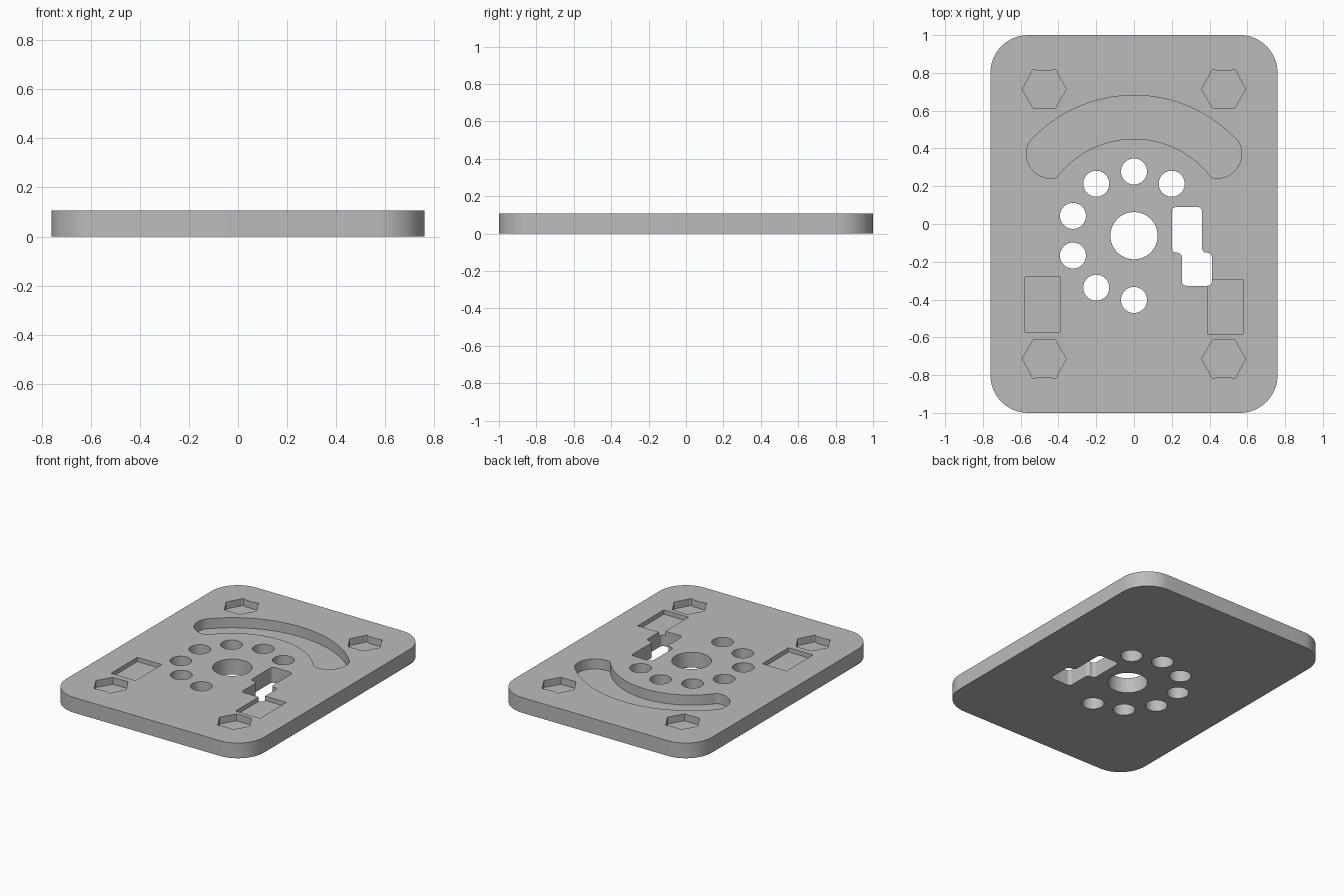
import bpy, bmesh
from math import cos, sin, radians, atan2, pi

if "Cube" in bpy.data.objects:
    bpy.data.objects.remove(bpy.data.objects["Cube"], do_unlink=True)

TOP = 0.106
HUB_Y = -0.062

grey = bpy.data.materials.new("plain grey")
grey.use_nodes = True
colour = (0.5, 0.5, 0.5, 1)
grey.diffuse_color = colour
grey.node_tree.nodes["Principled BSDF"].inputs["Base Color"].default_value = colour


def prism(name, points, z0, z1, radius=0, segments=6):
    """Extrude an outline from z0 to z1, rounding its corners if asked."""
    bm = bmesh.new()
    bm.faces.new([bm.verts.new((x, y, z0)) for x, y in points])
    if radius:
        bmesh.ops.bevel(bm, geom=bm.verts[:], offset=radius, segments=segments,
                        profile=0.5, affect='VERTICES')
    result = bmesh.ops.extrude_face_region(bm, geom=bm.faces[:])
    top = [v for v in result["geom"] if isinstance(v, bmesh.types.BMVert)]
    bmesh.ops.translate(bm, verts=top, vec=(0, 0, z1 - z0))
    bmesh.ops.recalc_face_normals(bm, faces=bm.faces[:])
    mesh = bpy.data.meshes.new(name)
    bm.to_mesh(mesh)
    bm.free()
    mesh.materials.append(grey)
    obj = bpy.data.objects.new(name, mesh)
    bpy.context.collection.objects.link(obj)
    return obj


def arc(cx, cy, r, start, end, n):
    angles = [radians(start + (end - start) * i / n) for i in range(n + 1)]
    return [(cx + r * cos(a), cy + r * sin(a)) for a in angles]


def box(x0, x1, y0, y1):
    return [(x0, y0), (x1, y0), (x1, y1), (x0, y1)]


# Base plate with rounded corners
plate = prism("base_plate", box(-0.76, 0.76, -1, 1), 0, TOP, 0.2, 16)


def cut(name, points, depth=None, radius=0):
    """Sink an outline into the plate; no depth means right through."""
    floor = -0.1 if depth is None else TOP - depth
    cutter = prism(name, points, floor, TOP + 0.1, radius)
    cutter.hide_render = True
    mod = plate.modifiers.new(name, 'BOOLEAN')
    mod.operation = 'DIFFERENCE'
    mod.solver = 'EXACT'
    mod.object = cutter
    bpy.context.view_layer.objects.active = plate
    bpy.ops.object.modifier_apply(modifier=mod.name)
    bpy.data.objects.remove(cutter, do_unlink=True)


# Centre hole and ring of small holes, with a gap on the left side
cut("centre_hole", arc(0, HUB_Y, 0.125, 0, 354, 59))
for k in range(-1, 6):
    a = radians(90 + 36 * k)
    cut("ring_hole", arc(0.34 * cos(a), HUB_Y + 0.34 * sin(a), 0.069, 0, 351, 39))

# Stepped opening
cut("stepped_opening",
    [(0.2, 0.09), (0.2, -0.152), (0.253, -0.152), (0.253, -0.327),
     (0.413, -0.327), (0.413, -0.152), (0.36, -0.152), (0.36, 0.09)], radius=0.024)

# Curved slot: outer arc, rounded end, inner arc, rounded end
cap = arc(-0.44, 0.372, 0.13, 153, 285, 18)
out_a = 180 - 41.5
in_a = 180 - 37.5
slot = arc(0, HUB_Y, 0.743, 180 - out_a, out_a, 40) + cap[1:-1]
slot += arc(0, HUB_Y, 0.513, in_a, 180 - in_a, 40)
slot += [(-x, y) for x, y in reversed(cap[1:-1])]
cut("curved_slot", slot, 0.07)

# Hexagonal pockets with relieved outer corners
half = [(0.058, -0.102), (0.117, 0), (0.071, 0.08), (0.066, 0.096),
        (0.056, 0.104), (0.036, 0.096)]
hexagon = half + [(-x, y) for x, y in reversed(half)]
for sx in (-1, 1):
    for sy in (-1, 1):
        cut("hex_pocket", [(sx * 0.475 + x, sy * (0.715 + y)) for x, y in hexagon], 0.048)

# Shallow rectangular pockets
cut("right_pocket", box(-0.577, -0.389, -0.571, -0.28), 0.03)
cut("left_pocket", box(0.388, 0.577, -0.582, -0.293), 0.03)

# Smooth the curved walls, keep the edges crisp
bpy.ops.object.select_all(action='DESELECT')
plate.select_set(True)
bpy.context.view_layer.objects.active = plate
bpy.ops.object.shade_smooth_by_angle(angle=radians(25))
